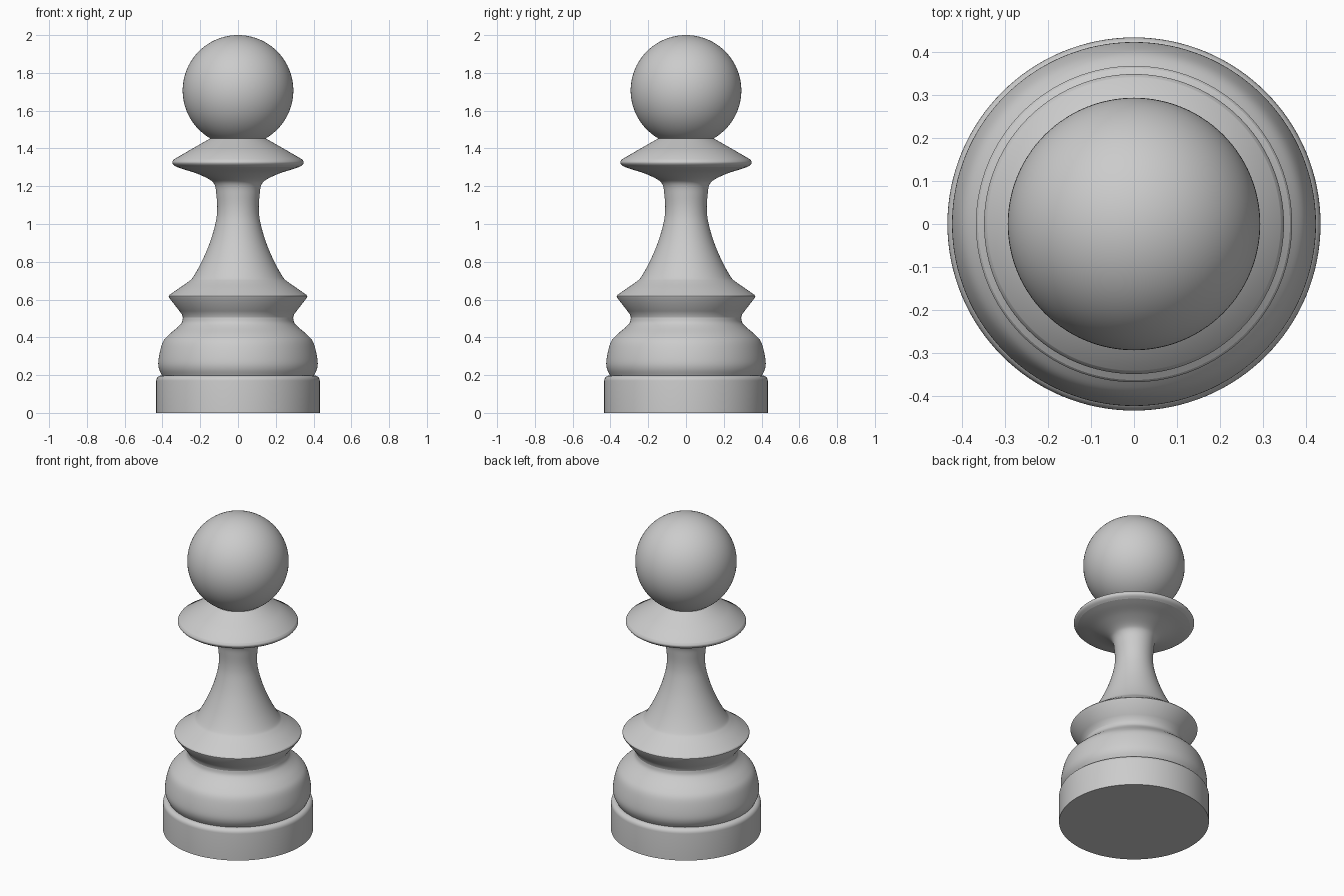
import bpy, bmesh, math

if "Cube" in bpy.data.objects:
    bpy.data.objects.remove(bpy.data.objects["Cube"])

SEGMENTS = 128


def smooth_curve(points, steps=5):
    """Catmull-Rom curve through (radius, height) points."""
    p = [points[0]] + points + [points[-1]]
    out = []
    for i in range(1, len(p) - 2):
        a, b, c, d = p[i - 1:i + 3]
        for s in range(steps):
            t = s / steps
            out.append(tuple(0.5 * (2 * b[k] + (c[k] - a[k]) * t
                                    + (2 * a[k] - 5 * b[k] + 4 * c[k] - d[k]) * t * t
                                    + (3 * b[k] - a[k] - 3 * c[k] + d[k]) * t ** 3)
                             for k in range(2)))
    return out + [points[-1]]


def lathe(name, profile, angle=30):
    """Turn a bottom-to-top profile around z; zero radius becomes a pole."""
    bm = bmesh.new()
    rings = []
    for r, z in profile:
        if r < 1e-5:
            rings.append([bm.verts.new((0, 0, z))] * SEGMENTS)
        else:
            rings.append([bm.verts.new((r * math.cos(2 * math.pi * i / SEGMENTS),
                                        r * math.sin(2 * math.pi * i / SEGMENTS), z))
                          for i in range(SEGMENTS)])
    for low, high in zip(rings, rings[1:]):
        for i in range(SEGMENTS):
            j = (i + 1) % SEGMENTS
            corners = [low[i], low[j], high[j], high[i]]
            bm.faces.new(list(dict.fromkeys(corners)))
    mesh = bpy.data.meshes.new(name)
    bm.to_mesh(mesh)
    bm.free()
    obj = bpy.data.objects.new(name, mesh)
    bpy.context.collection.objects.link(obj)
    bpy.ops.object.select_all(action='DESELECT')
    obj.select_set(True)
    bpy.context.view_layer.objects.active = obj
    bpy.ops.object.shade_smooth_by_angle(angle=math.radians(angle))
    return obj


# Foot: flat-bottomed drum with a rounded upper rim
rim = [(0.405 + 0.028 * math.cos(a), 0.17 + 0.028 * math.sin(a))
       for a in (math.pi / 2 * i / 6 for i in range(7))]
lathe("foot", [(0, 0), (0.433, 0)] + rim + [(0.402, 0.198)])

# Bulging cushion above the foot
lathe("cushion", smooth_curve([(0.402, 0.198), (0.418, 0.232), (0.422, 0.27),
                               (0.412, 0.33), (0.395, 0.38), (0.365, 0.415),
                               (0.32, 0.453), (0.298, 0.478), (0.292, 0.504)]))

# Lower collar: undercut cone with a thin sharp edge
lathe("lower_collar", [(0.292, 0.504), (0.296, 0.52), (0.31, 0.539),
                       (0.365, 0.61), (0.367, 0.618), (0.362, 0.625)], 40)

# Waisted stem flaring out at both ends
lathe("stem", smooth_curve([(0.362, 0.625), (0.315, 0.658), (0.262, 0.695),
                            (0.236, 0.722), (0.19, 0.805), (0.146, 0.91),
                            (0.118, 1.01), (0.110, 1.08), (0.114, 1.15),
                            (0.123, 1.205), (0.15, 1.235), (0.22, 1.268),
                            (0.29, 1.29), (0.325, 1.302)]))

# Upper collar: rounded lip and cone up to the head
lathe("upper_collar", smooth_curve([(0.325, 1.302), (0.342, 1.314),
                                    (0.348, 1.327), (0.34, 1.342)])
      + [(0.245, 1.397), (0.147, 1.453)], 40)

# Ball head, cut open where it meets the collar
R, CZ = 0.293, 1.707
start = math.asin((1.453 - CZ) / R)
head = [(R * math.cos(a), CZ + R * math.sin(a))
        for a in (start + (math.pi / 2 - start) * i / 48 for i in range(49))]
lathe("head", head)
